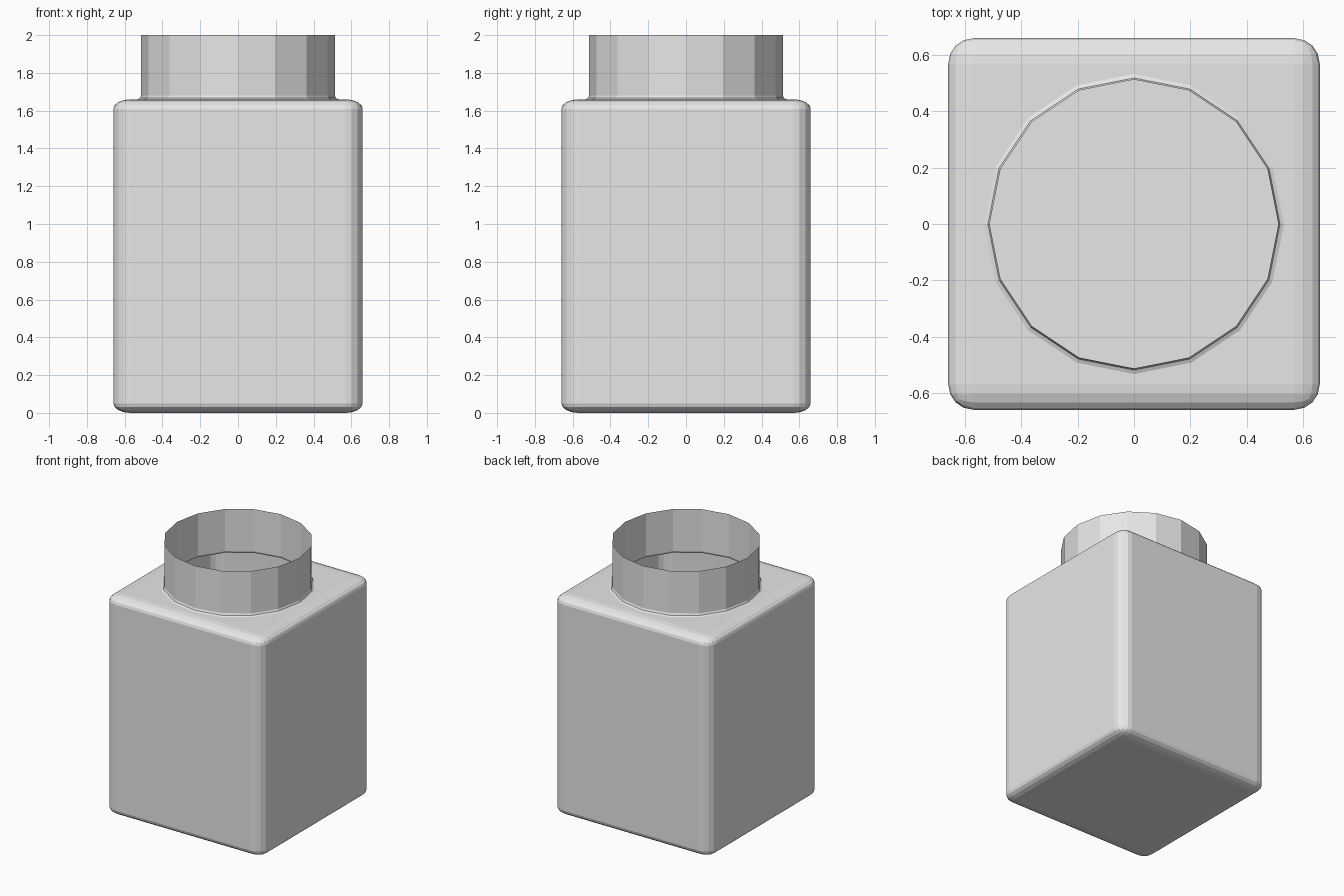
import bpy, bmesh, math
from mathutils import Matrix

if "Cube" in bpy.data.objects:
    bpy.data.objects.remove(bpy.data.objects["Cube"])

HALF, TOP = 0.66, 1.66        # body half width and height
BEVEL, BEVEL_Z = 0.09, 0.05   # edge rounding across and in height
SIDES, NECK_R = 16, 0.513

grey = bpy.data.materials.new("plain grey")
grey.diffuse_color = (0.8, 0.8, 0.8, 1)
grey.use_nodes = True
grey.node_tree.nodes["Principled BSDF"].inputs["Base Color"].default_value = grey.diffuse_color

bm = bmesh.new()

# Body: rounded box, flattened in height so its rounding is elliptical
squash = BEVEL_Z / BEVEL
bmesh.ops.create_cube(bm, size=1)
bmesh.ops.scale(bm, vec=(2 * HALF, 2 * HALF, TOP / squash), verts=bm.verts)
bmesh.ops.bevel(bm, geom=bm.edges[:], offset=BEVEL, segments=4, profile=0.5,
                affect='EDGES', clamp_overlap=True)
bmesh.ops.scale(bm, vec=(1, 1, squash), verts=bm.verts)
bmesh.ops.translate(bm, vec=(0, 0, TOP / 2), verts=bm.verts)

# Open the top face, keeping its border
top = max(bm.faces, key=lambda f: (round(f.calc_center_median().z, 4), f.calc_area()))
border = top.edges[:]
bmesh.ops.delete(bm, geom=[top], context='FACES_ONLY')

# Neck: thin open tube with a small flare where it meets the body
rings = []
for r, z in ((NECK_R + 0.02, TOP), (NECK_R + 0.006, TOP + 0.006),
             (NECK_R, TOP + 0.02), (NECK_R, 2.0)):
    rings.append([bm.verts.new((r * math.cos(2 * math.pi * i / SIDES),
                                r * math.sin(2 * math.pi * i / SIDES), z))
                  for i in range(SIDES)])
for low, high in zip(rings, rings[1:]):
    for i in range(SIDES):
        j = (i + 1) % SIDES
        bm.faces.new((low[i], low[j], high[j], high[i]))

# Shoulder: flat top between the body border and the neck
hole = [bm.edges.get((rings[0][i], rings[0][(i + 1) % SIDES])) for i in range(SIDES)]
bmesh.ops.triangle_fill(bm, edges=border + hole, use_beauty=True, normal=(0, 0, 1))
bmesh.ops.recalc_face_normals(bm, faces=bm.faces)

mesh = bpy.data.meshes.new("bottle")
bm.to_mesh(mesh)
bm.free()
mesh.materials.append(grey)
bottle = bpy.data.objects.new("bottle", mesh)
bpy.context.collection.objects.link(bottle)
